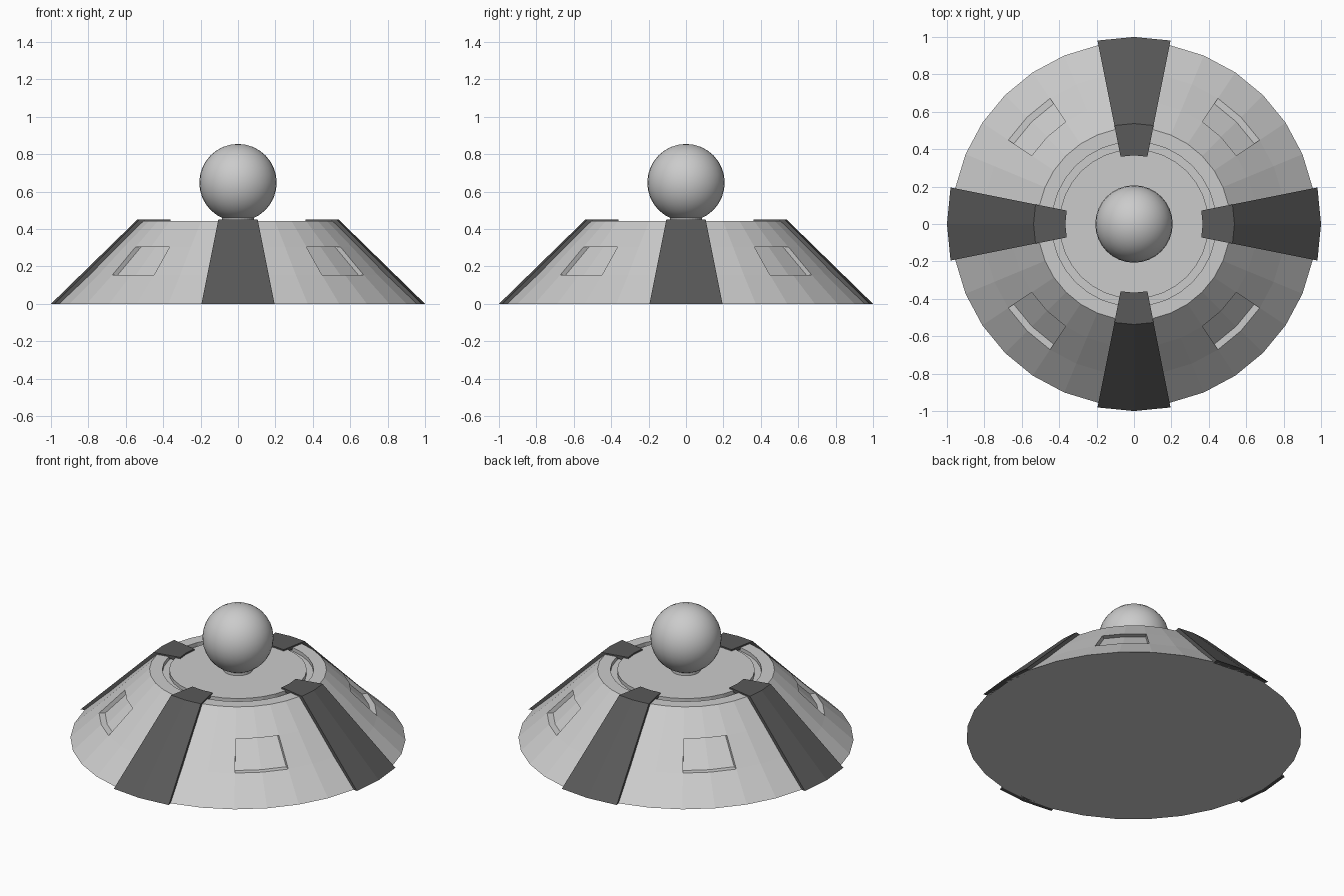
import bpy, bmesh
from math import sin, cos, pi

if "Cube" in bpy.data.objects:
    bpy.data.objects.remove(bpy.data.objects["Cube"])

SIDES = 32
STEP = 2 * pi / SIDES


def finish(bm, name, material=None):
    bmesh.ops.recalc_face_normals(bm, faces=bm.faces)
    mesh = bpy.data.meshes.new(name)
    bm.to_mesh(mesh)
    bm.free()
    obj = bpy.data.objects.new(name, mesh)
    bpy.context.collection.objects.link(obj)
    if material:
        mesh.materials.append(material)
    return obj


def ring(bm, r, z, steps):
    return [bm.verts.new((r * cos(i * STEP), r * sin(i * STEP), z)) for i in steps]


# Faceted conical body with a ring groove in its flat top
bm = bmesh.new()
profile = [(0.975, 0), (0.808, 0.155), (0.658, 0.305), (0.515, 0.443),
           (0.44, 0.443), (0.44, 0.42), (0.40, 0.42), (0.40, 0.443)]
rings = [ring(bm, r, z, range(SIDES)) for r, z in profile]
bands = []
for a, b in zip(rings, rings[1:]):
    bands.append([bm.faces.new((a[i], a[(i + 1) % SIDES], b[(i + 1) % SIDES], b[i]))
                  for i in range(SIDES)])
bm.faces.new(rings[0][::-1])
bm.faces.new(rings[-1])

# Four recessed windows, each two facets wide, pushed straight inwards
for k in range(4):
    mid = SIDES // 8 + k * SIDES // 4
    faces = [bands[1][mid - 1], bands[1][mid]]
    new = bmesh.ops.extrude_face_region(bm, geom=faces)["geom"]
    for v in new:
        if isinstance(v, bmesh.types.BMVert):
            s = 1 - 0.035 / v.co.xy.length
            v.co.x *= s
            v.co.y *= s
    old = [f for f in faces if f.is_valid]
    if old:
        bmesh.ops.delete(bm, geom=old, context='FACES')
finish(bm, "body")

# Four dark ribs folded over the rim
dark = bpy.data.materials.new("dark_grey")
dark.diffuse_color = (0.1, 0.1, 0.1, 1)
dark.use_nodes = True
dark.node_tree.nodes["Principled BSDF"].inputs["Base Color"].default_value = dark.diffuse_color
rib_profile = [(1.0, 0), (0.537, 0.452), (0.367, 0.452),
               (0.367, 0.43), (0.50, 0.43), (0.96, 0)]
for k, side in enumerate(("right", "back", "left", "front")):
    bm = bmesh.new()
    c = k * SIDES // 4
    rows = [ring(bm, r, z, (c - 1, c, c + 1)) for r, z in rib_profile]
    for a, b in zip(rows, rows[1:] + rows[:1]):
        for i in range(2):
            bm.faces.new((a[i], a[i + 1], b[i + 1], b[i]))
    for i in (0, 2):
        bm.faces.new([row[i] for row in rows])
    finish(bm, side + "_rib", dark)

# Short neck under the ball
bpy.ops.mesh.primitive_cylinder_add(vertices=32, radius=0.085, depth=0.05,
                                    location=(0, 0, 0.445))
bpy.context.object.name = "neck"

# Smooth ball on top
bpy.ops.mesh.primitive_uv_sphere_add(segments=32, ring_count=16, radius=0.207,
                                     location=(0, 0, 0.648))
bpy.context.object.name = "ball"
bpy.ops.object.shade_smooth()
